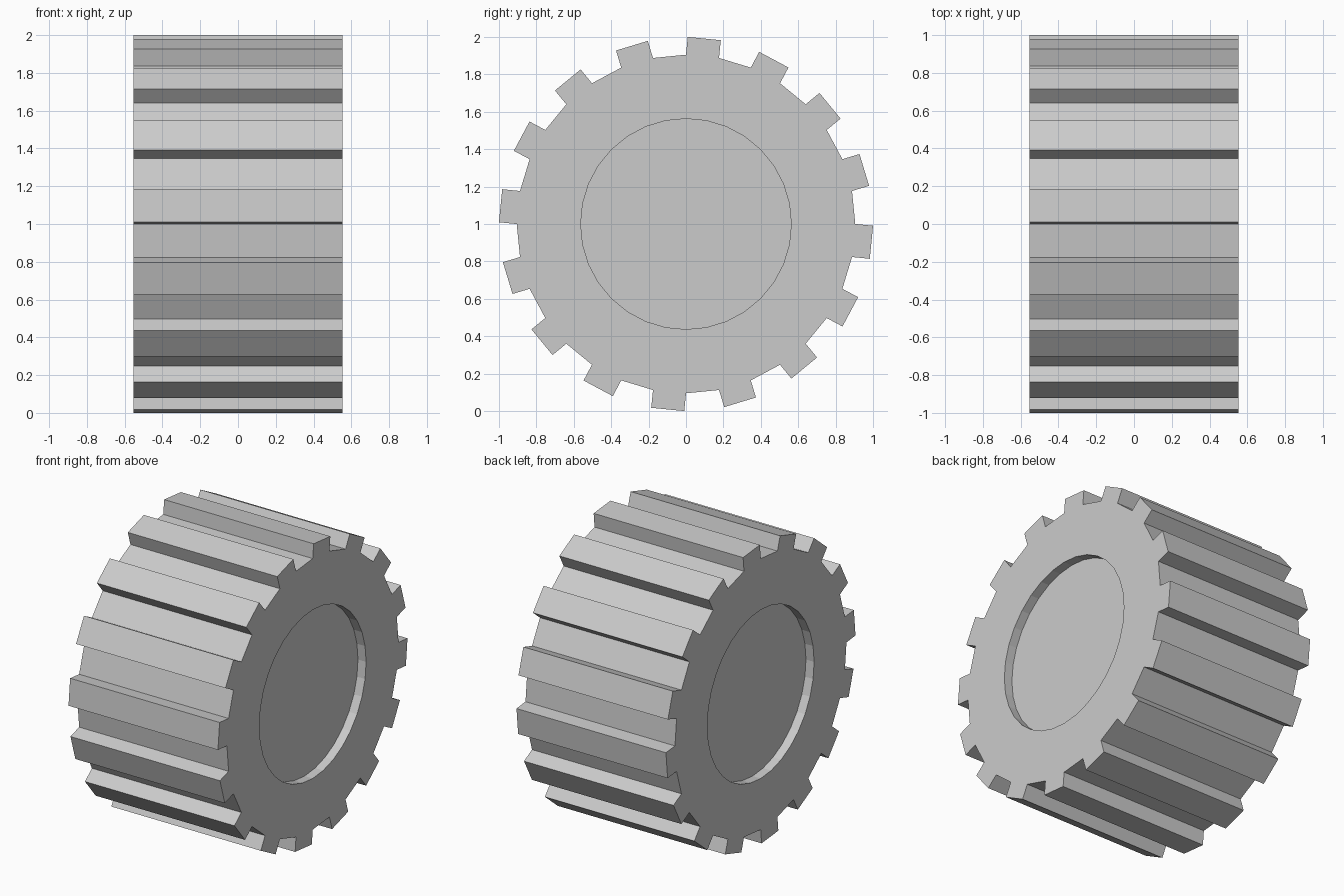
import bpy
import bmesh
import math
from mathutils import Matrix

cube = bpy.data.objects.get("Cube")
if cube:
    bpy.data.objects.remove(cube, do_unlink=True)

SIDES = 32
STEP = 2 * math.pi / SIDES
ROOT_RADIUS, WIDTH, TOOTH = 0.905, 1.104, 0.0955
HUB_RADIUS, HUB_DEPTH = 0.563, 0.06

# Plain grey finish
grey = bpy.data.materials.new("light_grey")
grey.use_nodes = True
grey.diffuse_color = (0.6, 0.6, 0.6, 1)
grey.node_tree.nodes["Principled BSDF"].inputs["Base Color"].default_value = grey.diffuse_color

# Drum lying along x, with a vertex at the very top
bm = bmesh.new()
bmesh.ops.create_cone(bm, cap_ends=True, segments=SIDES, radius1=ROOT_RADIUS,
                      radius2=ROOT_RADIUS, depth=WIDTH,
                      matrix=Matrix.Rotation(math.pi / 2, 4, "Y"))
bm.normal_update()
caps = [f for f in bm.faces if abs(f.normal.x) > 0.9]


def is_tooth(face):
    angle = math.atan2(face.normal.y, face.normal.z) % (2 * math.pi)
    return face not in caps and int(angle / STEP) % 2 == 0


# Straight treads raised from every other side
teeth = [f for f in bm.faces if is_tooth(f)]
bmesh.ops.inset_individual(bm, faces=teeth, thickness=0, depth=TOOTH)

# Shallow round recess in each end
rim = (ROOT_RADIUS - HUB_RADIUS) * math.cos(STEP / 2)
bmesh.ops.inset_individual(bm, faces=caps, thickness=rim, use_even_offset=True)
bmesh.ops.inset_individual(bm, faces=caps, thickness=0, depth=-HUB_DEPTH)

mesh = bpy.data.meshes.new("treaded_wheel")
bm.to_mesh(mesh)
bm.free()
mesh.materials.append(grey)
wheel = bpy.data.objects.new("treaded_wheel", mesh)
wheel.location.z = 1
bpy.context.collection.objects.link(wheel)
